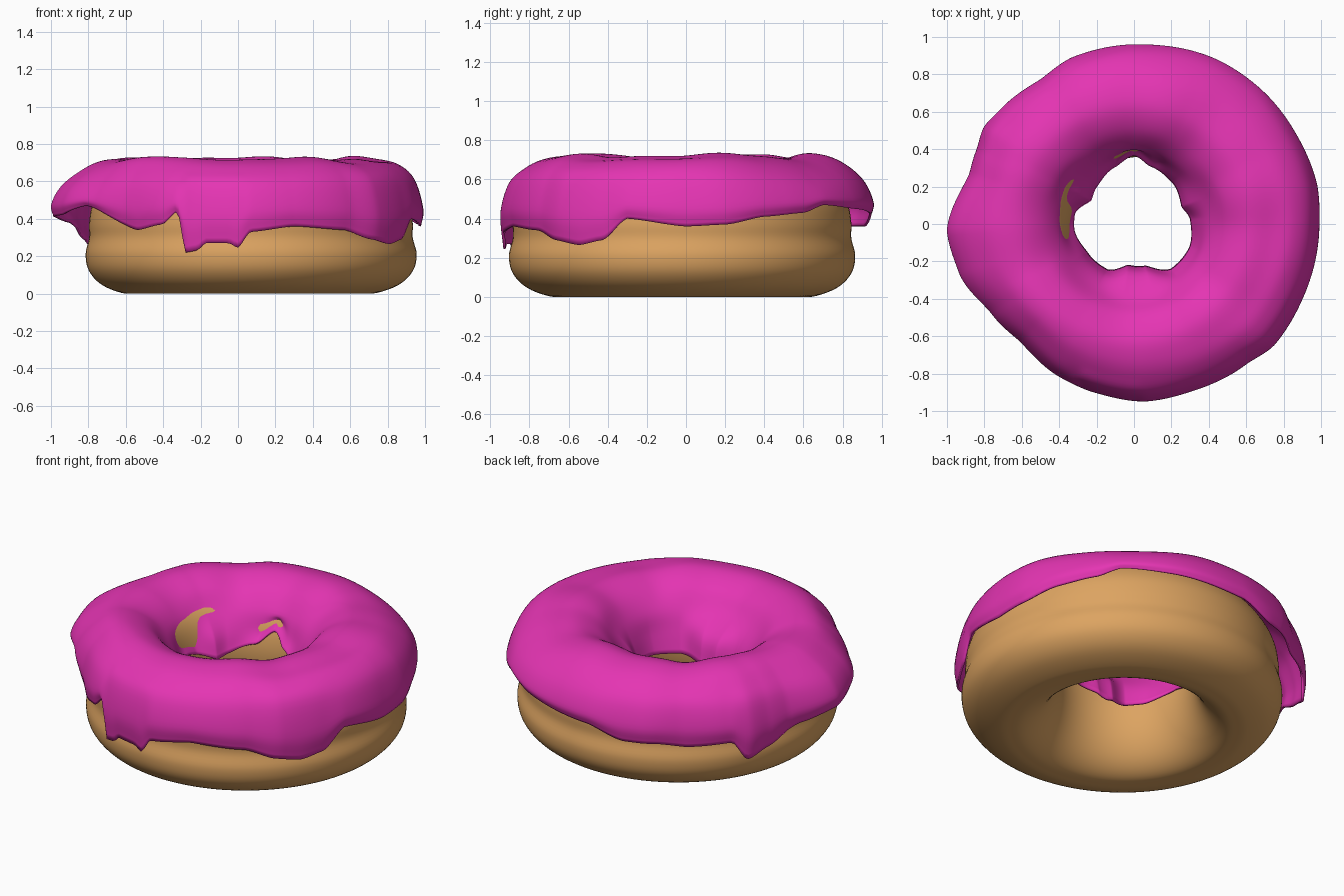
import bpy, bmesh
from math import sin, cos, pi, degrees
from mathutils import Vector, noise

if "Cube" in bpy.data.objects:
    bpy.data.objects.remove(bpy.data.objects["Cube"])


def mat(name, col):
    m = bpy.data.materials.new(name)
    m.diffuse_color = (*col, 1)
    m.use_nodes = True
    m.node_tree.nodes["Principled BSDF"].inputs["Base Color"].default_value = m.diffuse_color
    return m


def table(tab, deg):
    """Smoothed periodic lookup of [(angle, value)...]"""
    t = [(tab[-1][0] - 360, tab[-1][1])] + tab + [(tab[0][0] + 360, tab[0][1])]
    for (a, u), (b, v) in zip(t, t[1:]):
        if a <= deg <= b:
            f = (deg - a) / (b - a)
            f = 0.5 * f + 0.5 * f * f * (3 - 2 * f)
            return u + (v - u) * f


def spline(pts, n, closed=False):
    """Catmull-Rom curve through 2D points"""
    p = [Vector(q) for q in pts]
    p = [p[-1]] + p + p[:2] if closed else [2 * p[0] - p[1]] + p + [2 * p[-1] - p[-2]]
    out = []
    for a, b, c, d in zip(p, p[1:], p[2:], p[3:]):
        for i in range(n):
            t = i / n
            out.append(0.5 * (2 * b + (c - a) * t + (2 * a - 5 * b + 4 * c - d) * t * t
                              + (3 * b - a - 3 * c + d) * t ** 3))
    if not closed:
        out.append(p[-2])
    return out


def sweep(name, section, segs, n, closed, material):
    """Revolve a section that may change with the angle; section(a) -> (points, centre function)"""
    bm = bmesh.new()
    rings = []
    for i in range(segs):
        a = 2 * pi * i / segs
        pts, centre = section(a)
        ring = []
        for r, z in spline(pts, n, closed):
            cx, cy = centre(r)
            ring.append(bm.verts.new((cx + r * cos(a), cy + r * sin(a), max(z, 0))))
        rings.append(ring)
    m = len(rings[0])
    for i in range(segs):
        A, B = rings[i], rings[(i + 1) % segs]
        for j in range(m if closed else m - 1):
            k = (j + 1) % m
            bm.faces.new((A[j], A[k], B[k], B[j]))
    bmesh.ops.recalc_face_normals(bm, faces=bm.faces)
    if not closed and sum(f.normal.z for f in bm.faces) < 0:
        bmesh.ops.reverse_faces(bm, faces=bm.faces)
    me = bpy.data.meshes.new(name)
    bm.to_mesh(me)
    bm.free()
    me.shade_smooth()
    me.materials.append(material)
    ob = bpy.data.objects.new(name, me)
    bpy.context.collection.objects.link(ob)
    return ob


# Dough ring with a slight waist
DOUGH = [(.38, .35), (.40, .20), (.46, .08), (.55, .01), (.66, 0), (.79, .045), (.865, .12),
         (.885, .21), (.865, .30), (.865, .38), (.845, .48), (.78, .585), (.70, .65),
         (.60, .67), (.48, .60), (.41, .50)]
sweep("dough", lambda a: (DOUGH, lambda r: (.045 + .05 * (r - .38), -.02)),
      128, 5, True, mat("dough_brown", (.72, .37, .12)))

# Icing outline, drip height, shoulder height and hole outline by angle
OUTER = [(0, .99), (12, 1.0), (30, .99), (41, .99), (61, .985), (88, .96), (110, .95), (123, .92),
         (139, .94), (147, .955), (155, .93), (163, .92), (182, 1.0), (196, .97), (212, .90),
         (226, .875), (245, .91), (257, .925), (274, .95), (288, .945), (309, .96), (319, .99),
         (336, .985)]
DRIP = [(0, .36), (12, .37), (24, .41), (38, .43), (46, .47), (63, .45), (90, .42), (103, .36),
        (115, .36), (125, .34), (141, .36), (146, .25), (154, .29), (168, .38), (180, .41),
        (192, .42), (207, .47), (232, .34), (243, .37), (249, .44), (252, .22), (256, .23),
        (259, .27), (267, .27), (270, .245), (274, .33), (289, .36), (307, .34), (317, .29),
        (326, .265), (334, .29), (342, .40)]
SHOULDER = [(0, .695), (45, .66), (90, .665), (180, .65), (225, .655), (270, .66), (315, .68)]
HOLE = [(5, .30), (20, .27), (47, .30), (75, .32), (90, .365), (108, .32), (135, .28), (151, .26),
        (170, .32), (185, .32), (211, .29), (240, .28), (262, .22), (285, .23), (310, .31), (338, .32)]
INNER_Z = [(0, .36), (47, .36), (75, .42), (92, .48), (108, .40), (150, .34), (185, .40),
           (220, .34), (270, .30), (310, .34)]


def icing_section(a):
    d = degrees(a)
    ro, ze, zs, ri, zi = (table(t, d) for t in (OUTER, DRIP, SHOULDER, HOLE, INNER_Z))
    lump = .022 * noise.noise((2.2 * cos(a), 2.2 * sin(a), 3)) + .006 * sin(5 * a)
    mid = .45 * ze + .55 * .53
    w = ro - .62
    pts = [(ri, zi), (ri + .04, max(.46, zi + .05)), (.40, .57), (.49, .668 + lump),
           (.61, .72 + lump), (.62 + .32 * w, .71 + lump), (.62 + .62 * w, zs + .5 * lump),
           (.62 + .87 * w, zs - .08), (ro, mid), (ro - .012, ze)]
    return pts, lambda r: (0, 0)


icing = sweep("icing", icing_section, 300, 5, False, mat("icing_pink", (.78, .035, .45)))
solid = icing.modifiers.new("thickness", 'SOLIDIFY')
solid.thickness = .012
solid.offset = -1
